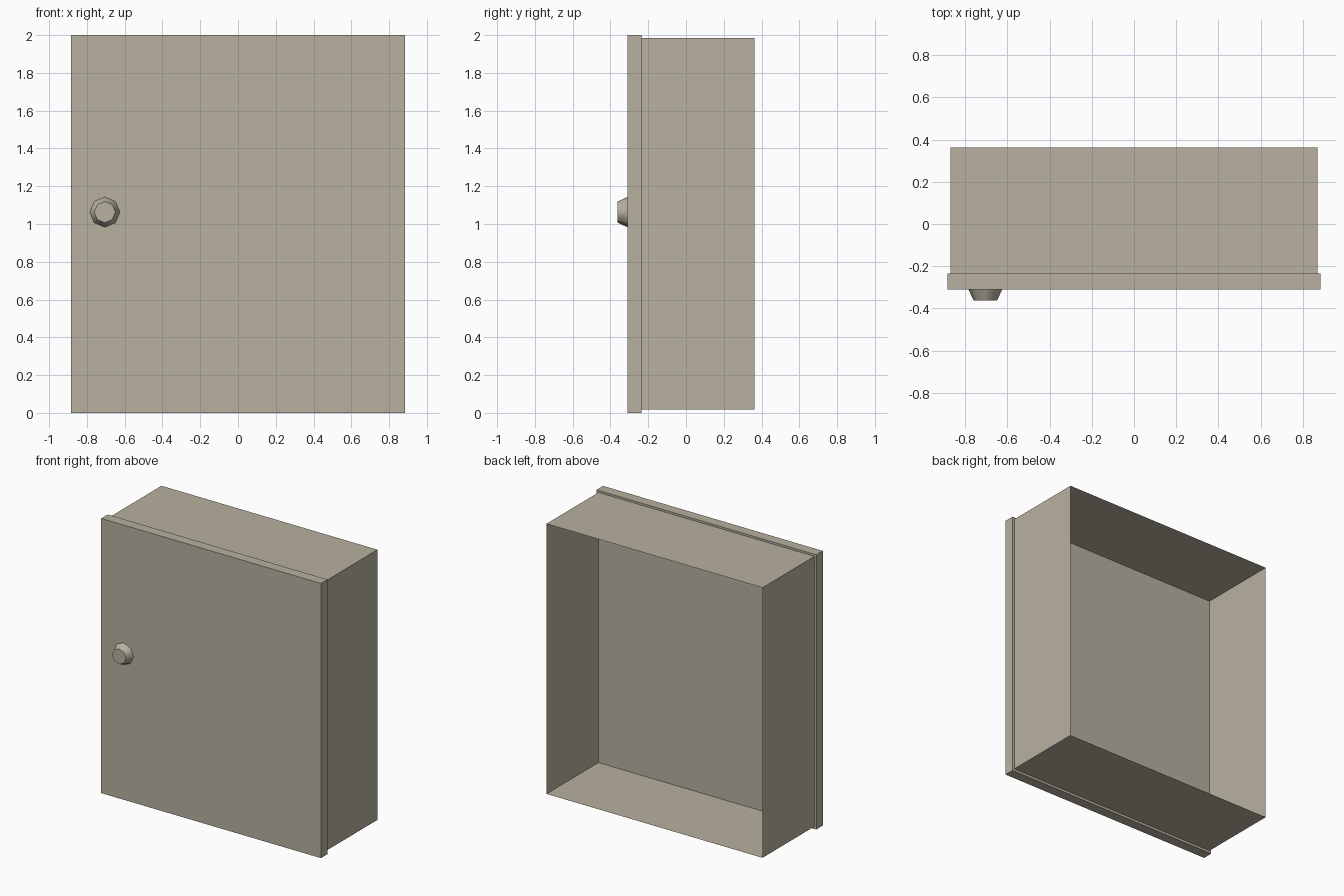
import bpy, bmesh, math
from mathutils import Matrix

if "Cube" in bpy.data.objects:
    bpy.data.objects.remove(bpy.data.objects["Cube"])

paint = bpy.data.materials.new("beige_grey_paint")
paint.diffuse_color = (0.479, 0.440, 0.352, 1)
paint.use_nodes = True
paint.node_tree.nodes["Principled BSDF"].inputs["Base Color"].default_value = paint.diffuse_color


def add_object(name, bm):
    mesh = bpy.data.meshes.new(name)
    bm.to_mesh(mesh)
    bm.free()
    obj = bpy.data.objects.new(name, mesh)
    mesh.materials.append(paint)
    bpy.context.collection.objects.link(obj)
    return obj


def box(name, x, y, z, open_ends=False):
    """Box from (min, max) ranges; open_ends removes the front and back faces."""
    bm = bmesh.new()
    ranges = (x, y, z)
    size = [b - a for a, b in ranges]
    centre = [(a + b) / 2 for a, b in ranges]
    bmesh.ops.create_cube(bm, size=1, matrix=Matrix.Translation(centre) @ Matrix.Diagonal((*size, 1)))
    if open_ends:
        bm.normal_update()
        ends = [f for f in bm.faces if abs(f.normal.y) > 0.9]
        bmesh.ops.delete(bm, geom=ends, context='FACES_ONLY')
    return add_object(name, bm)


# Thin-walled case, open at the back and closed in front by the door
box("cabinet_case", (-0.87, 0.87), (-0.235, 0.362), (0.018, 1.985), open_ends=True)

# Door slab slightly larger than the case
box("door", (-0.885, 0.885), (-0.31, -0.235), (0, 2))

# Eight-sided tapered knob
bm = bmesh.new()
bmesh.ops.create_cone(bm, cap_ends=True, segments=8, radius1=0.08, radius2=0.056, depth=0.052,
                      matrix=Matrix.Translation((-0.705, -0.336, 1.063)) @ Matrix.Rotation(math.pi / 2, 4, 'X'))
knob = add_object("door_knob", bm)
bpy.context.view_layer.objects.active = knob
knob.select_set(True)
bpy.ops.object.shade_smooth_by_angle(angle=math.radians(50))
